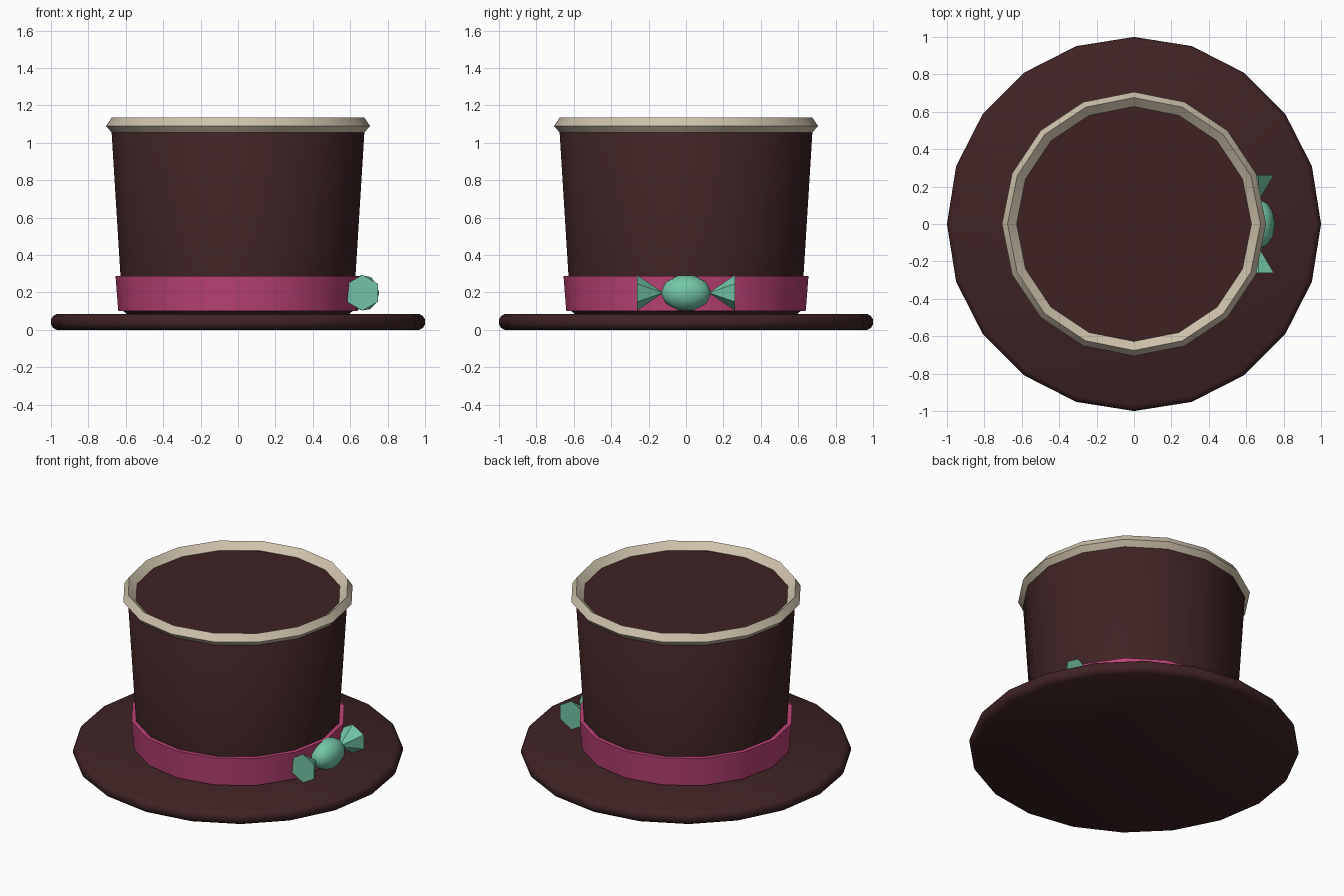
import bpy
import math

if "Cube" in bpy.data.objects:
    bpy.data.objects.remove(bpy.data.objects["Cube"])


def material(name, color):
    m = bpy.data.materials.new(name)
    m.diffuse_color = (*color, 1)
    m.use_nodes = True
    m.node_tree.nodes["Principled BSDF"].inputs["Base Color"].default_value = m.diffuse_color
    return m


FELT = material("dark brown felt", (0.050, 0.0165, 0.0175))
CREAM = material("cream trim", (0.62, 0.54, 0.41))
PINK = material("pink ribbon", (0.50, 0.055, 0.18))
GREEN = material("mint green", (0.17, 0.56, 0.38))


def finish(obj, name, mat, smooth=True):
    obj.name = name
    obj.data.materials.append(mat)
    if smooth:
        bpy.ops.object.select_all(action='DESELECT')
        obj.select_set(True)
        bpy.context.view_layer.objects.active = obj
        bpy.ops.object.shade_smooth_by_angle(angle=math.radians(40))


def lathe(name, profile, sides, mat, closed=False):
    """Spin (radius, z) points, listed bottom to top on the outside, around z."""
    n = len(profile)
    verts = [(r * math.cos(2 * math.pi * s / sides), r * math.sin(2 * math.pi * s / sides), z)
             for s in range(sides) for r, z in profile]
    faces = []
    for s in range(sides):
        a, b = s * n, (s + 1) % sides * n
        for i in range(n if closed else n - 1):
            j = (i + 1) % n
            faces.append((a + i, b + i, b + j, a + j))
    if not closed:  # flat end caps
        faces.append([s * n for s in reversed(range(sides))])
        faces.append([s * n + n - 1 for s in range(sides)])
    mesh = bpy.data.meshes.new(name)
    mesh.from_pydata(verts, [], faces)
    obj = bpy.data.objects.new(name, mesh)
    bpy.context.collection.objects.link(obj)
    finish(obj, name, mat)


# Hat body
lathe("brim", [(0.97, 0), (0.99, 0.012), (1.0, 0.03), (1.0, 0.055), (0.99, 0.073), (0.97, 0.085)],
      20, FELT)
lathe("crown", [(0.59, 0.08), (0.617, 0.105), (0.676, 1.06), (0.655, 1.09)], 16, FELT)

# Trim around the top edge
lathe("top_trim", [(0.668, 1.047), (0.706, 1.09), (0.676, 1.135), (0.628, 1.092)],
      16, CREAM, closed=True)

# Ribbon around the base of the crown
lathe("ribbon", [(0.60, 0.10), (0.640, 0.10), (0.655, 0.288), (0.61, 0.288)],
      16, PINK, closed=True)

# Wrapped sweet on the right side
CX, CZ = 0.665, 0.198
bpy.ops.mesh.primitive_ico_sphere_add(subdivisions=2, radius=1, location=(CX, 0, CZ),
                                      rotation=(0, math.pi / 2, 0))
sweet = bpy.context.object
sweet.scale = (0.098, 0.135, 0.09)
finish(sweet, "sweet", GREEN)
for side, label in ((-1, "front"), (1, "back")):
    bpy.ops.mesh.primitive_cone_add(vertices=6, radius1=0.096, radius2=0, depth=0.14,
                                    location=(CX, side * 0.192, CZ),
                                    rotation=(side * math.pi / 2, 0, 0))
    finish(bpy.context.object, label + "_wrapper_end", GREEN, smooth=False)
